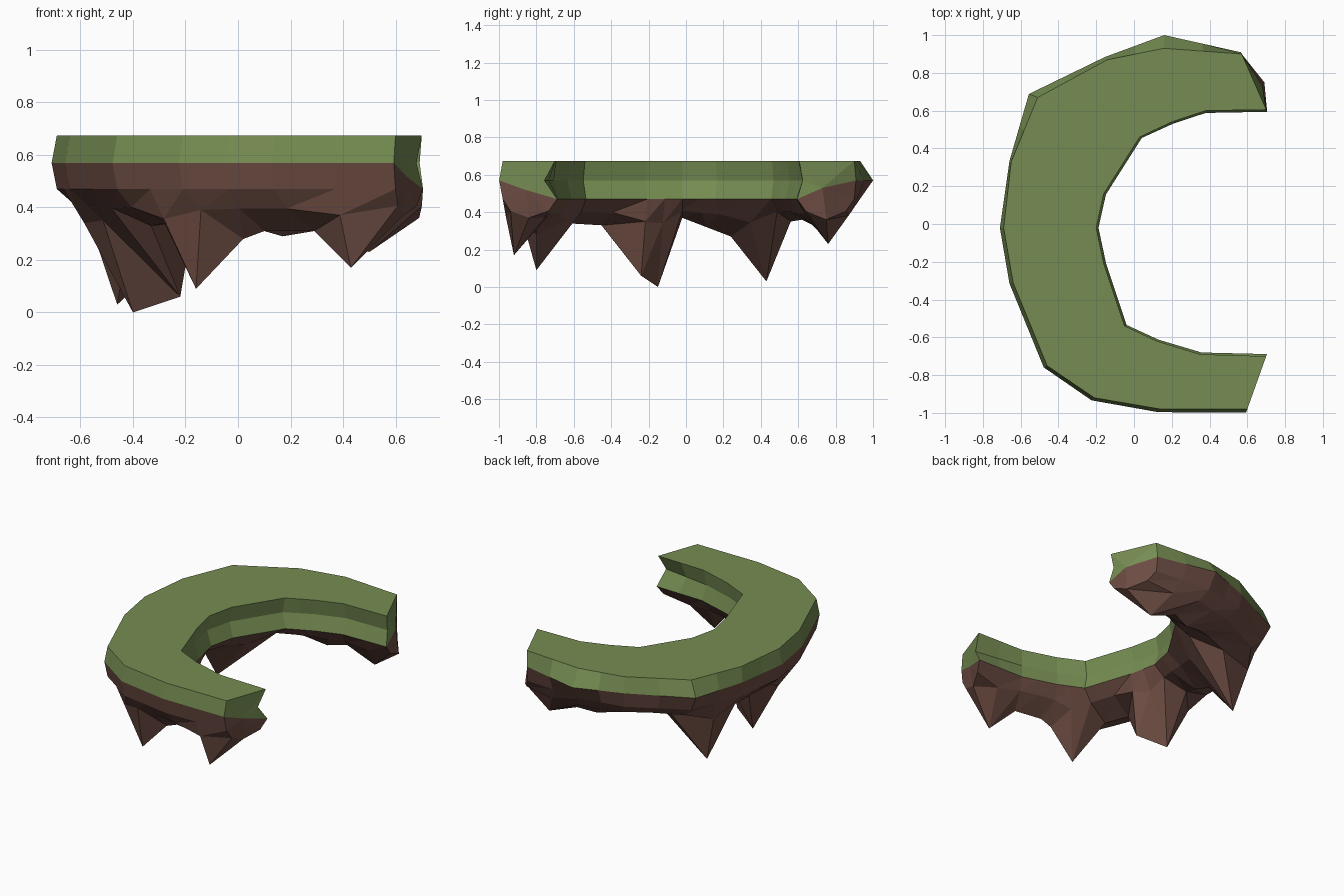
import bpy, bmesh
from mathutils import Vector

if "Cube" in bpy.data.objects:
    bpy.data.objects.remove(bpy.data.objects["Cube"])

TOP, MID, LOW = 0.675, 0.57, 0.47

# Plan of the crescent, from front arm tip round to back arm tip: x, y, mid-height bulge
OUTER = [(.60, -.98, .02), (.14, -.98, .02), (-.21, -.92, .02), (-.46, -.75, .02),
         (-.64, -.31, .02), (-.69, -.02, .02), (-.65, .33, .01), (-.51, .67, .05),
         (-.14, .87, .02), (.16, .93, .07), (.57, .90, .01)]
INNER = [(.70, -.70, .06), (.35, -.69, .02), (.12, -.62, .02), (-.05, -.54, .02),
         (-.16, -.21, .02), (-.20, -.02, .02), (-.16, .16, .02), (.03, .46, .02),
         (.20, .54, .02), (.38, .60, .02), (.70, .605, .02)]

# Lowest line of the rock, two points per plan segment, with hanging spikes
KEEL = [(.63, -.84, .37), (.43, -.92, .17), (.29, -.83, .31), (.10, -.80, .31),
        (.02, -.80, .28), (-.16, -.80, .09), (-.28, -.62, .34), (-.33, -.45, .33),
        (-.22, -.24, .06), (-.40, -.15, .0), (-.45, -.02, .37), (-.42, .11, .32),
        (-.42, .24, .27), (-.46, .43, .03), (-.27, .56, .35), (-.10, .62, .36),
        (.03, .68, .33), (.17, .72, .29), (.29, .76, .31), (.50, .76, .23),
        (.69, .75, .36)]


def at_height(v, z):
    return Vector((v.x, v.y, z))


def rim_points(i):
    """Inner and outer rim points (top, mid, low) at plan station i."""
    o, n = Vector(OUTER[i][:2] + (0,)), Vector(INNER[i][:2] + (0,))
    out = (o - n).normalized()
    if i == 9:
        out = Vector((0, 1, 0))
    mid_i, mid_o = n + out * INNER[i][2], o + out * OUTER[i][2]
    return [at_height(n, TOP), at_height(mid_i, MID), at_height(n - out * .012, LOW),
            at_height(o, LOW), at_height(mid_o, MID), at_height(o, TOP)]


def section(j):
    """Closed cross-section at half-station j."""
    a, b = rim_points(j // 2), rim_points((j + 1) // 2)
    rim = [p.lerp(q, .5) for p, q in zip(a, b)]
    keel = Vector(KEEL[j])
    shoulder_z = .34 + .18 * keel.z
    sh_i = at_height(rim[2].lerp(keel, .3), shoulder_z)
    sh_o = at_height(rim[3].lerp(keel, .3), shoulder_z)
    return rim[:3] + [sh_i, keel, sh_o] + rim[3:]


def material(name, rgb):
    m = bpy.data.materials.new(name)
    m.diffuse_color = (*rgb, 1)
    m.use_nodes = True
    m.node_tree.nodes["Principled BSDF"].inputs["Base Color"].default_value = m.diffuse_color
    return m


bm = bmesh.new()
rings = [[bm.verts.new(p) for p in section(j)] for j in range(len(KEEL))]
GRASS_BANDS = (0, 1, 7, 8)


def add_face(verts, band):
    f = bm.faces.new(verts)
    f.material_index = 0 if band in GRASS_BANDS else 1


# Skin between neighbouring sections: grass bands above, rock below
for r, s in zip(rings, rings[1:]):
    for k in range(9):
        m = (k + 1) % 9
        if k in (2, 3, 4, 5):
            add_face((r[k], r[m], s[k]), k)
            add_face((r[m], s[m], s[k]), k)
        else:
            add_face((r[k], r[m], s[m], s[k]), k)

# Arm tips closed by fans
for ring, tip in ((rings[0], (.64, -.86, .52)), (rings[-1], (.68, .73, .53))):
    c = bm.verts.new(tip)
    for k in range(9):
        add_face((ring[k], ring[(k + 1) % 9], c), k)

bmesh.ops.recalc_face_normals(bm, faces=bm.faces)
mesh = bpy.data.meshes.new("crescent_island")
bm.to_mesh(mesh)
bm.free()
mesh.materials.append(material("grass green", (.18, .265, .085)))
mesh.materials.append(material("rock brown", (.15, .072, .055)))
island = bpy.data.objects.new("crescent_island", mesh)
bpy.context.collection.objects.link(island)
